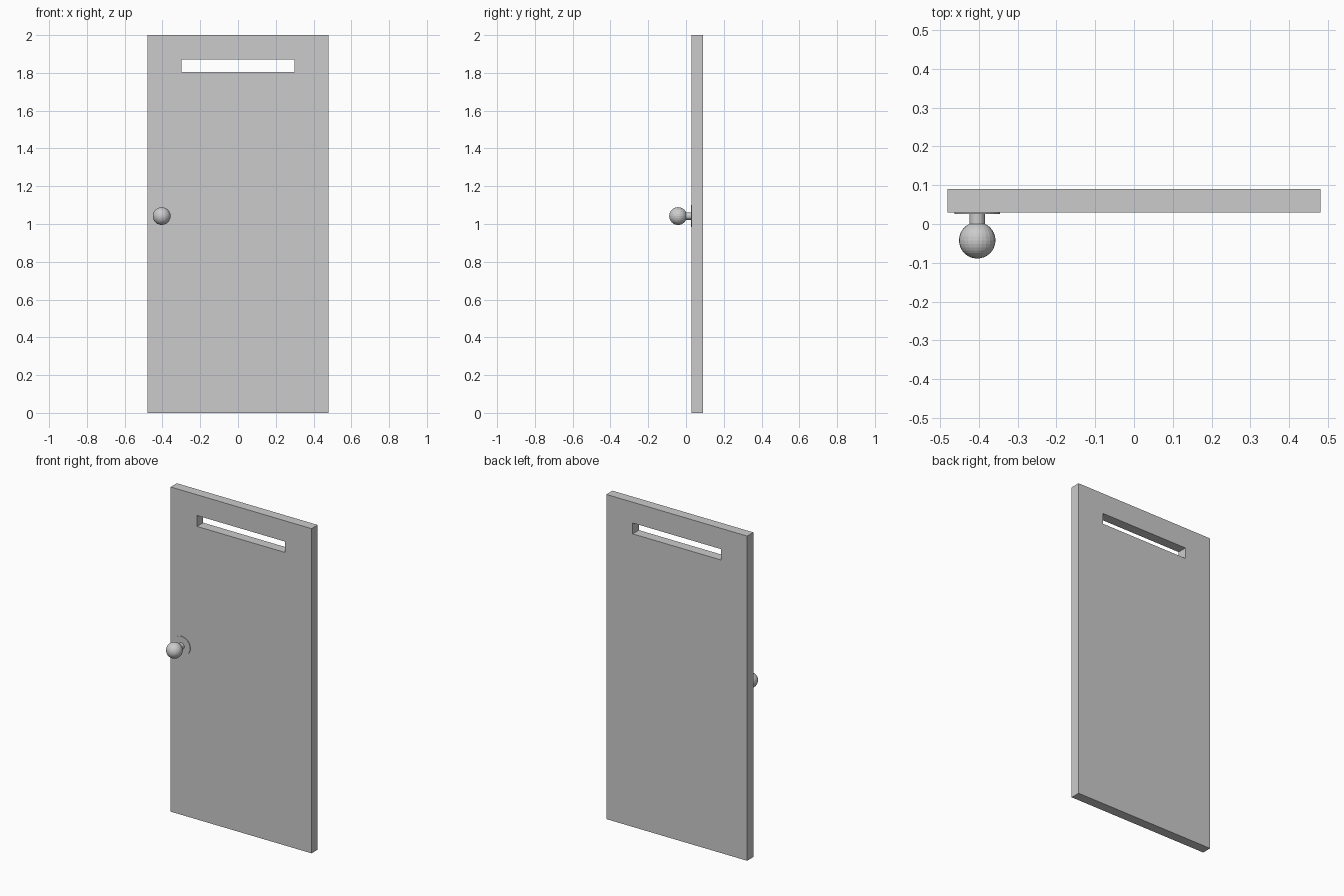
import bpy
from math import pi

if "Cube" in bpy.data.objects:
    bpy.data.objects.remove(bpy.data.objects["Cube"])

KNOB_X, KNOB_Z = -0.404, 1.042


def box(name, x0, x1, y0, y1, z0, z1):
    bpy.ops.mesh.primitive_cube_add(
        size=1, location=((x0 + x1) / 2, (y0 + y1) / 2, (z0 + z1) / 2))
    obj = bpy.context.object
    obj.name = name
    obj.scale = (x1 - x0, y1 - y0, z1 - z0)
    bpy.ops.object.transform_apply(location=False, rotation=False, scale=True)
    return obj


def disc(name, radius, y0, y1, sides):
    bpy.ops.mesh.primitive_cylinder_add(
        vertices=sides, radius=radius, depth=y1 - y0,
        location=(KNOB_X, (y0 + y1) / 2, KNOB_Z), rotation=(pi / 2, 0, 0))
    obj = bpy.context.object
    obj.name = name
    return obj


# Door panel with a through slot near the top
panel = box("door_panel", -0.48, 0.48, 0.03, 0.09, 0, 2)
cutter = box("slot_cutter", -0.30, 0.30, -0.05, 0.2, 1.805, 1.872)
cut = panel.modifiers.new("slot", 'BOOLEAN')
cut.operation = 'DIFFERENCE'
cut.solver = 'EXACT'
cut.object = cutter
bpy.context.view_layer.objects.active = panel
bpy.ops.object.modifier_apply(modifier="slot")
bpy.data.objects.remove(cutter, do_unlink=True)

# Round backplate and neck of the knob
disc("knob_backplate", 0.059, 0.026, 0.032, 32)
disc("knob_neck", 0.02, -0.003, 0.028, 24)

# Faceted ball handle
bpy.ops.mesh.primitive_uv_sphere_add(
    segments=24, ring_count=16, radius=0.047,
    location=(KNOB_X, -0.042, KNOB_Z), rotation=(pi / 2, 0, 0))
bpy.context.object.name = "knob_ball"
